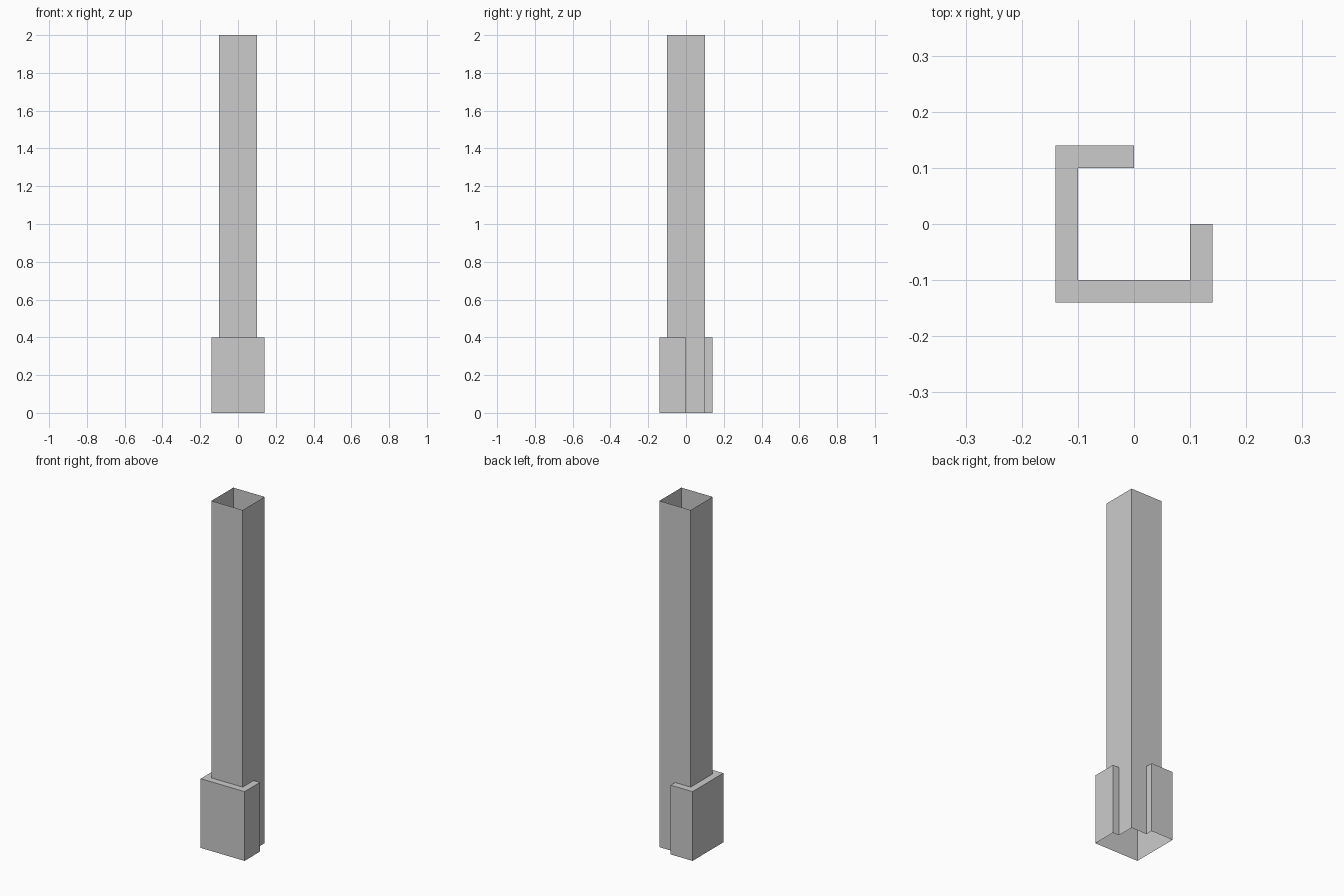
import bpy, bmesh

if "Cube" in bpy.data.objects:
    bpy.data.objects.remove(bpy.data.objects["Cube"])

R, C = 0.10, 0.14        # half widths of tube and collar
H, HC = 2.0, 0.4         # heights of post and collar


def wall(bm, path, z0, z1, closed=False):
    """Raise a single-skin wall along a counter-clockwise plan path."""
    lo = [bm.verts.new((x, y, z0)) for x, y in path]
    hi = [bm.verts.new((x, y, z1)) for x, y in path]
    n = len(path)
    for i in range(n if closed else n - 1):
        j = (i + 1) % n
        bm.faces.new((lo[i], lo[j], hi[j], hi[i]))


def finish(bm, name):
    bmesh.ops.remove_doubles(bm, verts=bm.verts, dist=1e-5)
    me = bpy.data.meshes.new(name)
    bm.to_mesh(me)
    bm.free()
    bpy.context.collection.objects.link(bpy.data.objects.new(name, me))


def collar_path(r):
    return [(0, r), (-r, r), (-r, -r), (r, -r), (r, 0)]


# Hollow square post, open at both ends; bare corner runs to the ground
bm = bmesh.new()
wall(bm, [(-R, -R), (R, -R), (R, R), (-R, R)], HC, H, closed=True)
wall(bm, [(R, 0), (R, R), (0, R)], 0, HC)
finish(bm, "post_tube")

# Collar raised out of the post: outer skin and end caps, open underneath
inner, outer = collar_path(R), collar_path(C)
bm = bmesh.new()
wall(bm, [inner[0]] + outer + [inner[-1]], 0, HC)

# Ledge on top of the collar
for i in range(len(outer) - 1):
    quad = (outer[i], outer[i + 1], inner[i + 1], inner[i])
    bm.faces.new([bm.verts.new((x, y, HC)) for x, y in quad])
finish(bm, "base_collar")
